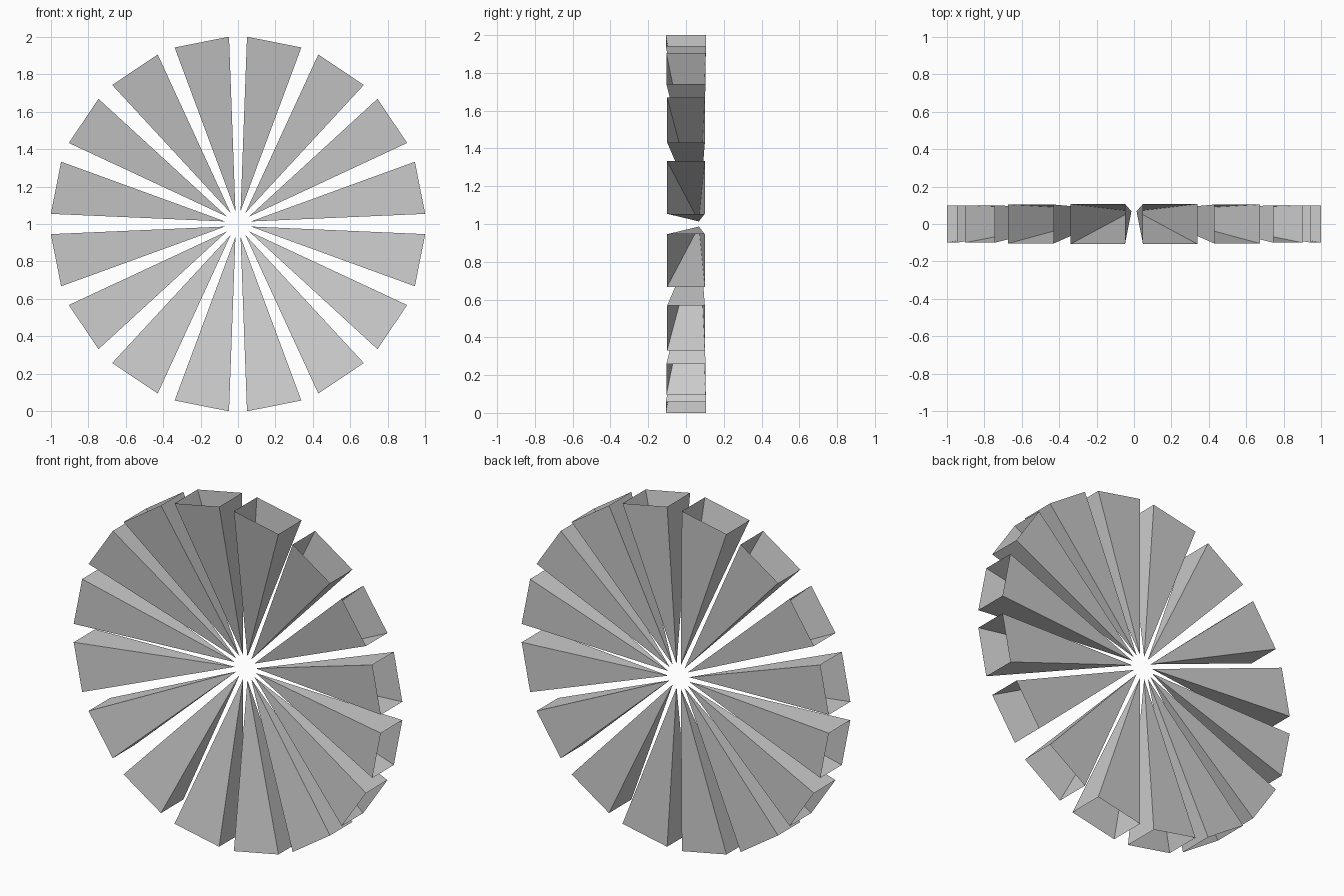
import bpy, bmesh, math

cube = bpy.data.objects.get("Cube")
if cube:
    bpy.data.objects.remove(cube, do_unlink=True)

# Single flat material
grey = bpy.data.materials.new("light_grey")
grey.use_nodes = True
colour = (0.6, 0.6, 0.6, 1)
grey.diffuse_color = colour
grey.node_tree.nodes["Principled BSDF"].inputs["Base Color"].default_value = colour

COUNT = 16
RADIUS = 1.001
APEX_RADIUS, APEX_Y = 0.07, 0.068
# Half angle (degrees) and half depth of the blades, from vertical to horizontal
SIZES = [(8.5, 0.107), (8.4, 0.104), (8.15, 0.1), (8.15, 0.1)]


def polar(radius, angle, y):
    return (radius * math.sin(angle), y, 1 + radius * math.cos(angle))


def make_blade(index):
    """Hollow four-sided spike, open at the rim, pointed near the hub."""
    step = index % 8
    half_angle, depth = SIZES[min(step, 7 - step)]
    middle = math.tau * (index + 0.5) / COUNT
    half = math.radians(half_angle)
    bm = bmesh.new()
    apex = bm.verts.new(polar(APEX_RADIUS, middle, APEX_Y))
    rim = [bm.verts.new(polar(RADIUS, middle + a * half, y * depth))
           for a, y in ((-1, -1), (1, -1), (1, 1), (-1, 1))]
    for a, b in zip(rim, rim[1:] + rim[:1]):
        bm.faces.new((apex, a, b))
    # Make every wall face away from the blade's centre line
    bm.normal_update()
    centre = sum((v.co for v in rim), apex.co * 0) / 4
    for face in bm.faces:
        if face.normal.dot(face.calc_center_median() - (centre * 2 + apex.co) / 3) < 0:
            face.normal_flip()
    mesh = bpy.data.meshes.new("blade")
    bm.to_mesh(mesh)
    bm.free()
    mesh.materials.append(grey)
    blade = bpy.data.objects.new(f"blade_{index + 1}", mesh)
    bpy.context.collection.objects.link(blade)


# Ring of blades around the open hub
for i in range(COUNT):
    make_blade(i)
